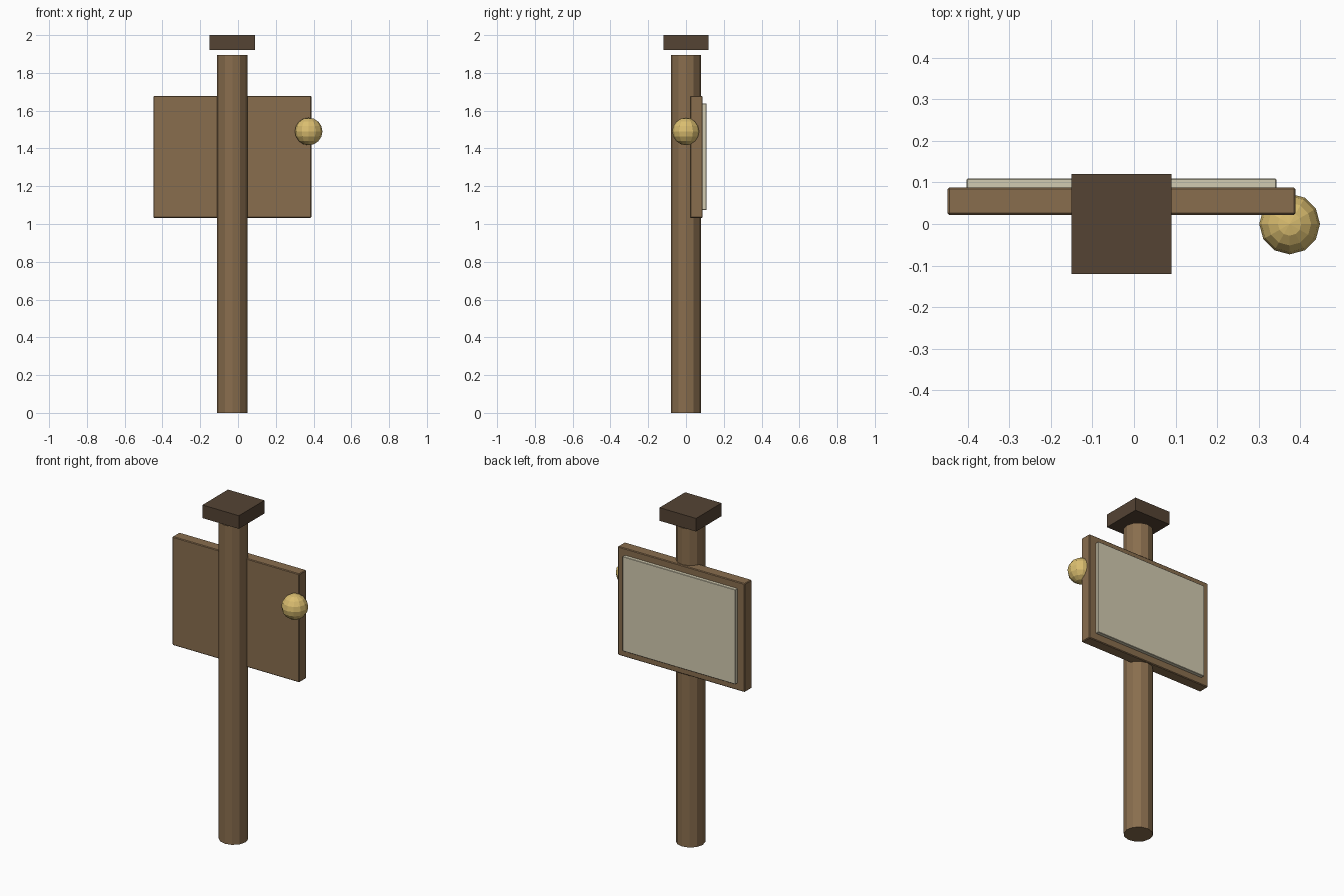
import bpy

if "Cube" in bpy.data.objects:
    bpy.data.objects.remove(bpy.data.objects["Cube"])

POST_X = -0.03


def material(name, rgb):
    mat = bpy.data.materials.new(name)
    mat.diffuse_color = (*rgb, 1)
    mat.use_nodes = True
    mat.node_tree.nodes["Principled BSDF"].inputs["Base Color"].default_value = mat.diffuse_color
    return mat


wood = material("wood", (0.25, 0.155, 0.076))
dark_wood = material("dark_wood", (0.09, 0.057, 0.034))
paper = material("paper", (0.65, 0.6, 0.44))
brass = material("brass", (0.7, 0.51, 0.16))


def finish(name, mat):
    obj = bpy.context.object
    obj.name = name
    obj.data.materials.append(mat)
    return obj


def box(name, mat, x, y, z, bevel=0):
    """Box from (min, max) ranges, with an optional small edge chamfer."""
    ranges = (x, y, z)
    bpy.ops.mesh.primitive_cube_add(size=1, location=[(a + b) / 2 for a, b in ranges])
    obj = finish(name, mat)
    obj.scale = [b - a for a, b in ranges]
    bpy.ops.object.transform_apply(location=False, rotation=False, scale=True)
    if bevel:
        mod = obj.modifiers.new("edge_chamfer", 'BEVEL')
        mod.width = bevel
        mod.segments = 1
    return obj


# Round post
bpy.ops.mesh.primitive_cylinder_add(vertices=12, radius=0.08, depth=1.895,
                                    location=(POST_X, 0, 1.895 / 2))
finish("post", wood)

# Square cap, set just above the post
box("post_cap", dark_wood, (POST_X - 0.12, POST_X + 0.12), (-0.12, 0.12), (1.922, 2.0))

# Sign board and the pale panel on its back
box("board", wood, (POST_X - 0.418, POST_X + 0.418), (0.022, 0.088), (1.032, 1.678), 0.004)
box("panel", paper, (POST_X - 0.372, POST_X + 0.372), (0.084, 0.109), (1.075, 1.638), 0.002)

# Ball at the side of the board
bpy.ops.mesh.primitive_uv_sphere_add(segments=12, ring_count=8, radius=0.073,
                                     location=(0.374, 0, 1.49))
finish("ball", brass)
